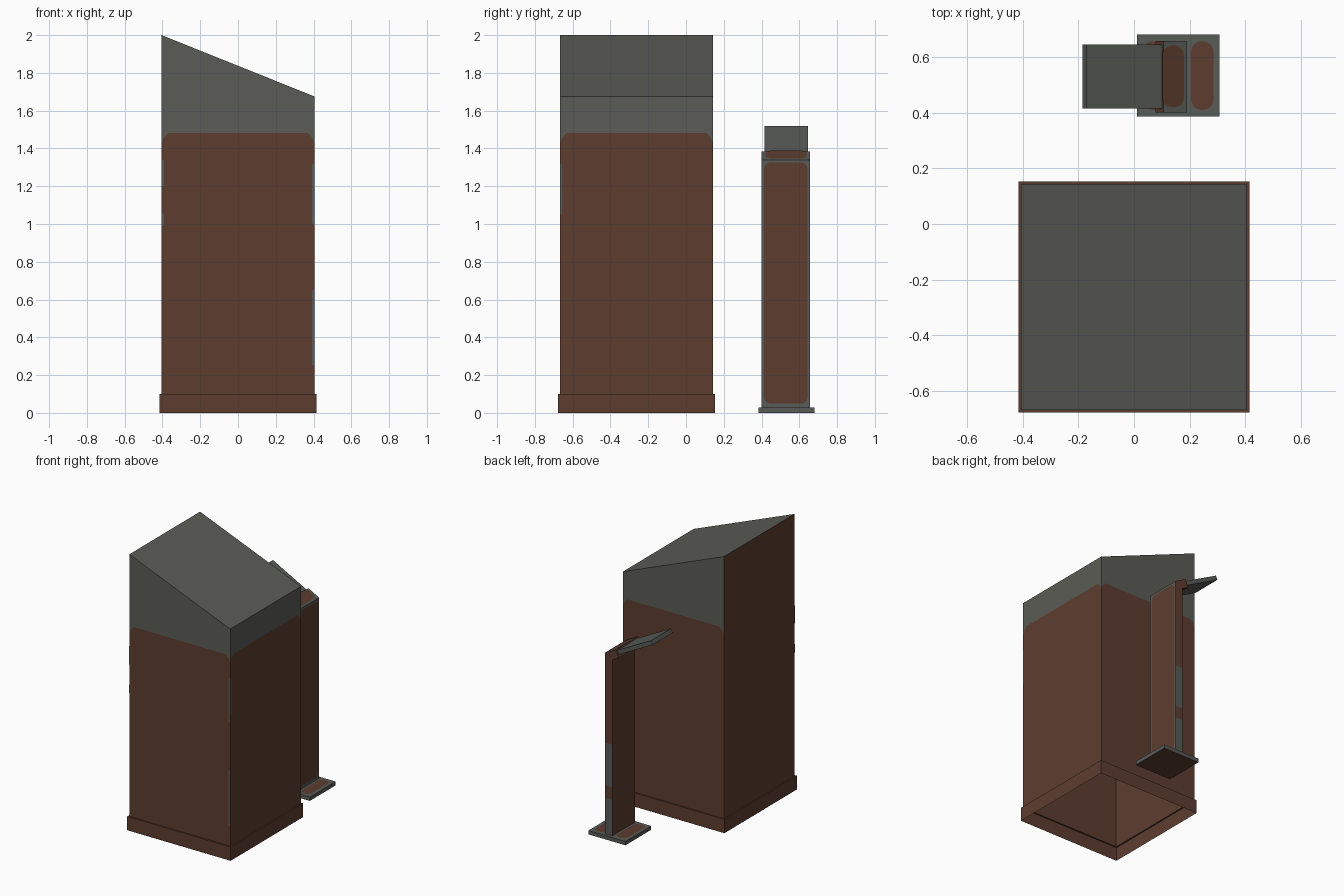
import bpy, math
from mathutils import Vector

if "Cube" in bpy.data.objects:
    bpy.data.objects.remove(bpy.data.objects["Cube"])


def material(name, rgb):
    m = bpy.data.materials.new(name)
    m.diffuse_color = (*rgb, 1)
    m.use_nodes = True
    m.node_tree.nodes["Principled BSDF"].inputs["Base Color"].default_value = m.diffuse_color
    return m


GREY = material("weathered_grey", (0.105, 0.106, 0.092))
STEEL = material("bare_steel", (0.098, 0.106, 0.096))
BROWN = material("rust_brown", (0.108, 0.046, 0.028))
MATS = [GREY, STEEL, BROWN]
G, S, B = 0, 1, 2


def make(name, faces):
    """faces: list of (points, material index); shared points are merged."""
    index, polys = {}, []
    for pts, _ in faces:
        polys.append([index.setdefault(tuple(round(c, 5) for c in p), len(index)) for p in pts])
    me = bpy.data.meshes.new(name)
    me.from_pydata(list(index), [], polys)
    for m in MATS:
        me.materials.append(m)
    for poly, (_, mi) in zip(me.polygons, faces):
        poly.material_index = mi
    ob = bpy.data.objects.new(name, me)
    bpy.context.collection.objects.link(ob)
    return ob


def prism(name, profile, y0, y1, mats, side_mat):
    """Extrude an x-z profile (counter-clockwise seen from the front) along y."""
    faces = [([(x, y0, z) for x, z in profile], side_mat),
             ([(x, y1, z) for x, z in reversed(profile)], side_mat)]
    for i, (a, b) in enumerate(zip(profile, profile[1:] + profile[:1])):
        faces.append(([(a[0], y0, a[1]), (a[0], y1, a[1]),
                       (b[0], y1, b[1]), (b[0], y0, b[1])], mats[i]))
    return make(name, faces)


def patch(name, origin, u, v, w, h, r, mat):
    """Paint-thin rounded rectangle just above a surface; u x v points outward."""
    u, v = Vector(u).normalized(), Vector(v).normalized()
    o = Vector(origin) + u.cross(v) * 0.0015
    pts = []
    for k, (cx, cy) in enumerate([(w - r, h - r), (r, h - r), (r, r), (w - r, r)]):
        for j in range(5):
            t = math.pi / 2 * (k + j / 4)
            pts.append(tuple(o + u * (cx + r * math.cos(t)) + v * (cy + r * math.sin(t))))
    return make(name, [(pts, mat)])


# Cabinet shell: open underneath, sloped roof, flared skirt
CY = -0.262


def ring(half):
    return [(-half, CY - half), (half, CY - half), (half, CY + half), (-half, CY + half)]


inner, outer = ring(0.405), ring(0.415)
tops = [2.0, 1.675, 1.675, 2.0]
skirt_top, paint = 0.10, 1.482
faces = []
for i in range(4):
    j = (i + 1) % 4
    a, b, oa, ob = inner[i], inner[j], outer[i], outer[j]
    faces.append(([(*oa, 0), (*ob, 0), (*ob, skirt_top), (*oa, skirt_top)], B))
    faces.append(([(*oa, skirt_top), (*ob, skirt_top), (*b, skirt_top), (*a, skirt_top)], B))
    if i == 3:  # left wall is brown to the top
        faces.append(([(*a, skirt_top), (*b, skirt_top), (*b, tops[j]), (*a, tops[i])], B))
        continue

    def at(d, z):
        t = d / 0.81
        return (a[0] + (b[0] - a[0]) * t, a[1] + (b[1] - a[1]) * t, z)
    # paint edge with softened corners
    edge = [at(0, paint - 0.06), at(0.012, paint - 0.025), at(0.035, paint),
            at(0.775, paint), at(0.798, paint - 0.025), at(0.81, paint - 0.06)]
    faces.append(([at(0, skirt_top), at(0.81, skirt_top)] + edge[::-1], B))
    faces.append((edge + [at(0.81, tops[j]), at(0, tops[i])], G))
faces.append(([(*p, z) for p, z in zip(inner, tops)], G))
make("cabinet", faces)

# Worn paint along the cabinet corners
F = CY - 0.405
for k, (x, z, h) in enumerate([(0.393, 0.25, 0.4), (0.393, 1.0, 0.32),
                               (-0.405, 0.99, 0.07), (-0.405, 1.2, 0.14)]):
    patch(f"front_edge_wear_{k}", (x, F, z), (1, 0, 0), (0, 0, 1), 0.012, h, 0.005, S)
patch("side_edge_wear", (0.405, F, 1.05), (0, 1, 0), (0, 0, 1), 0.01, 0.27, 0.004, S)

# Stand base plate, brown underneath
prism("stand_base", [(0.01, 0), (0.307, 0), (0.307, 0.028), (0.01, 0.028)],
      0.385, 0.68, [B, S, S, S], S)
patch("base_patch_right", (0.205, 0.41, 0.028), (1, 0, 0), (0, 1, 0), 0.08, 0.245, 0.035, B)
patch("base_patch_left", (0.03, 0.41, 0.028), (1, 0, 0), (0, 1, 0), 0.085, 0.245, 0.035, B)

# Stand post with bent head
P0, P1 = 0.40, 0.657
prism("stand_post", [(0.13, 0.028), (0.19, 0.028), (0.19, 1.34), (0.105, 1.385),
                     (0.078, 1.332), (0.13, 1.304)],
      P0, P1, [B, S, S, B, B, B], B)
patch("post_paint", (0.19, 0.414, 0.05), (0, 1, 0), (0, 0, 1), 0.228, 1.275, 0.03, B)
patch("post_head_paint", (0.101, 0.42, 1.387), (0.085, 0, -0.045), (0, 1, 0),
      0.088, 0.22, 0.035, B)
# Bare bands on the narrow post faces
for k, (z0, z1) in enumerate([(0.03, 0.29), (0.38, 0.69)]):
    patch(f"post_back_wear_{k}", (0.19, P1, z0), (-1, 0, 0), (0, 0, 1), 0.06, z1 - z0, 0.004, S)
    patch(f"post_front_wear_{k}", (0.13, P0, z0), (1, 0, 0), (0, 0, 1), 0.06, z1 - z0, 0.004, S)

# Tilted panel on the stand
prism("stand_panel", [(-0.185, 1.493), (0.086, 1.350), (0.100, 1.377), (-0.171, 1.520)],
      0.415, 0.645, [S] * 4, S)
